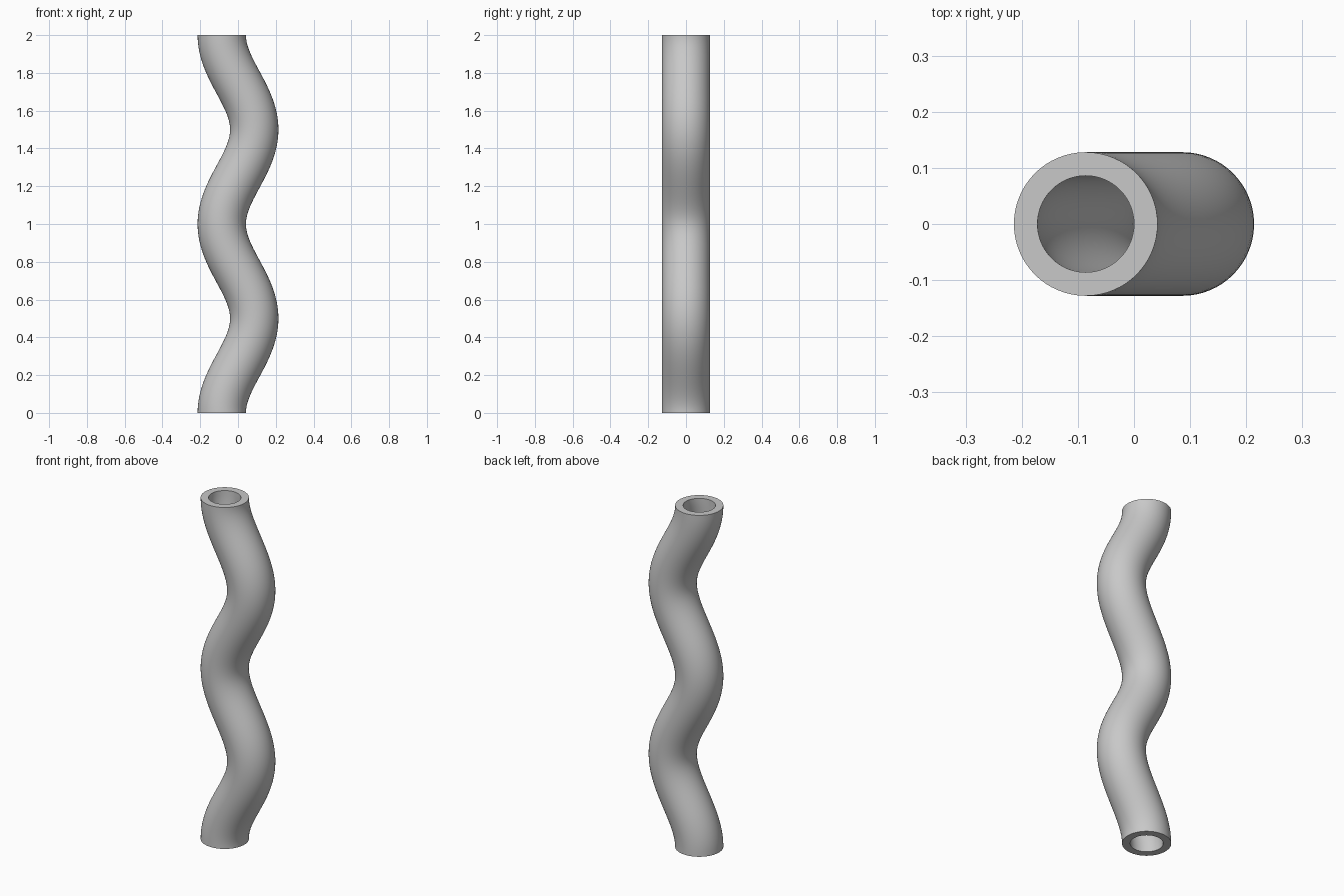
import bpy
import bmesh
from math import sin, cos, pi, radians
from mathutils import Vector

cube = bpy.data.objects.get("Cube")
if cube:
    bpy.data.objects.remove(cube, do_unlink=True)

HEIGHT, SWAY, WAVES = 2.0, 0.086, 2
OUTER, INNER = 0.128, 0.086
RINGS, SIDES = 96, 64

# Plain grey material
grey = bpy.data.materials.new("light grey")
grey.use_nodes = True
colour = (0.58, 0.58, 0.58, 1)
grey.diffuse_color = colour
grey.node_tree.nodes["Principled BSDF"].inputs["Base Color"].default_value = colour

bm = bmesh.new()


def ring(z, radius):
    """Circle square to the wavy centre line at height z."""
    k = 2 * pi * WAVES / HEIGHT
    centre = Vector((-SWAY * cos(k * z), 0, z))
    tangent = Vector((SWAY * k * sin(k * z), 0, 1)).normalized()
    across = Vector((0, 1, 0)).cross(tangent)
    verts = []
    for i in range(SIDES):
        a = 2 * pi * i / SIDES
        offset = across * cos(a) + Vector((0, 1, 0)) * sin(a)
        verts.append(bm.verts.new(centre + offset * radius))
    return verts


def bridge(lower, upper):
    for i in range(SIDES):
        j = (i + 1) % SIDES
        bm.faces.new((lower[i], lower[j], upper[j], upper[i]))


# Outer wall, inner wall and the two flat rims
heights = [HEIGHT * i / RINGS for i in range(RINGS + 1)]
outer = [ring(z, OUTER) for z in heights]
inner = [ring(z, INNER) for z in heights]
for i in range(RINGS):
    bridge(outer[i], outer[i + 1])
    bridge(inner[i + 1], inner[i])
bridge(outer[-1], inner[-1])
bridge(inner[0], outer[0])
bmesh.ops.recalc_face_normals(bm, faces=bm.faces)

mesh = bpy.data.meshes.new("wavy_tube")
bm.to_mesh(mesh)
bm.free()
mesh.materials.append(grey)
tube = bpy.data.objects.new("wavy_tube", mesh)
bpy.context.collection.objects.link(tube)

# Smooth walls with crisp rims
bpy.ops.object.select_all(action="DESELECT")
tube.select_set(True)
bpy.context.view_layer.objects.active = tube
bpy.ops.object.shade_smooth_by_angle(angle=radians(40))
